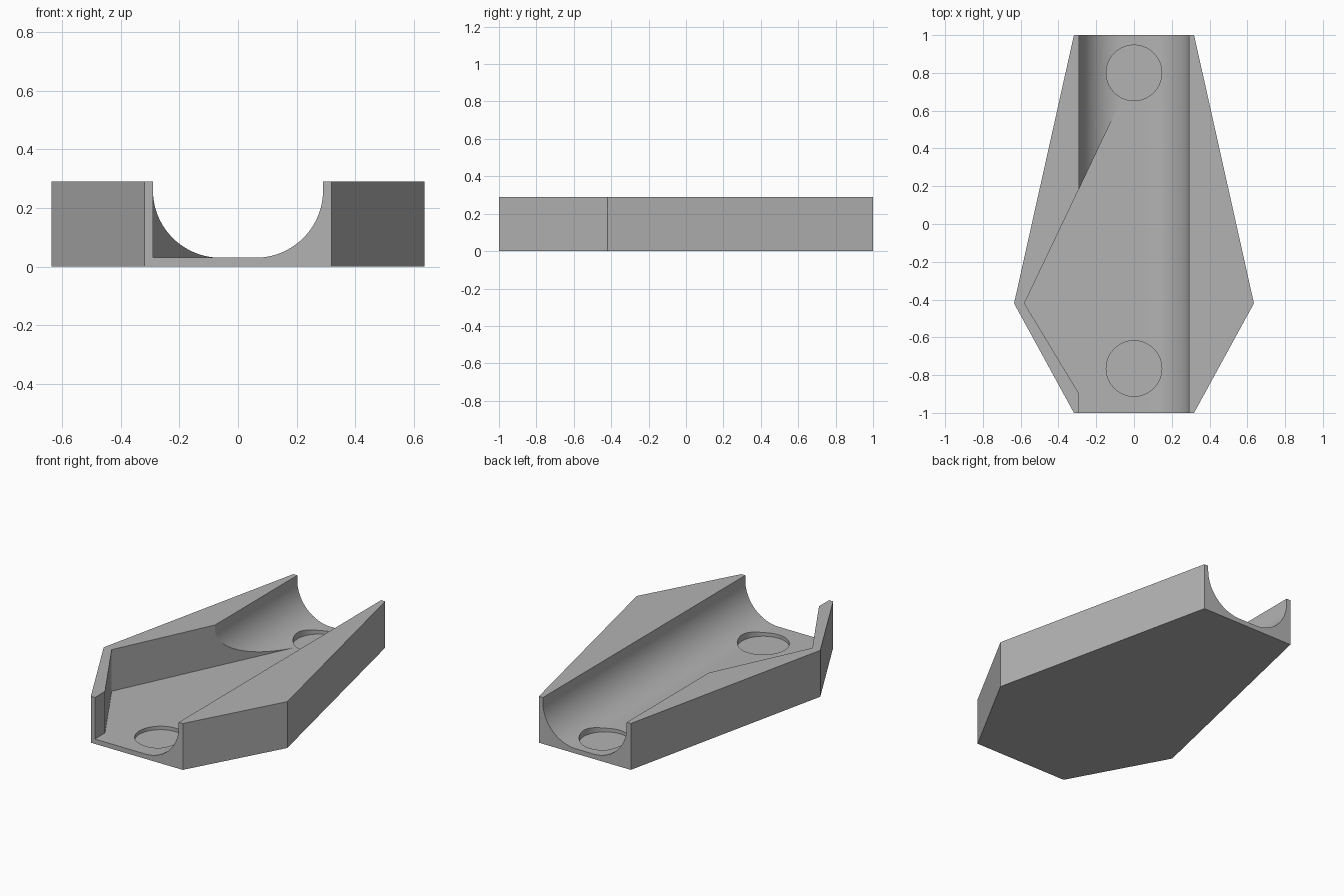
import bpy, bmesh, math
from mathutils import Vector

if "Cube" in bpy.data.objects:
    bpy.data.objects.remove(bpy.data.objects["Cube"])

TOP, FLOOR, HOLE_FLOOR = 0.29, 0.03, 0.008

grey = bpy.data.materials.new("mid grey")
grey.diffuse_color = (0.45, 0.45, 0.45, 1)
grey.use_nodes = True
grey.node_tree.nodes["Principled BSDF"].inputs["Base Color"].default_value = grey.diffuse_color


def prism(name, outline, offset):
    """Extrude a closed outline of 3D points along an offset."""
    bm = bmesh.new()
    face = bm.faces.new([bm.verts.new(p) for p in outline])
    ext = bmesh.ops.extrude_face_region(bm, geom=[face])
    moved = [g for g in ext["geom"] if isinstance(g, bmesh.types.BMVert)]
    bmesh.ops.translate(bm, verts=moved, vec=Vector(offset))
    bmesh.ops.recalc_face_normals(bm, faces=bm.faces)
    mesh = bpy.data.meshes.new(name)
    bm.to_mesh(mesh)
    bm.free()
    obj = bpy.data.objects.new(name, mesh)
    obj.data.materials.append(grey)
    bpy.context.collection.objects.link(obj)
    return obj


def cut(body, cutter):
    """Subtract a cutter from the body and discard it."""
    mod = body.modifiers.new("cut", 'BOOLEAN')
    mod.operation, mod.solver, mod.object = 'DIFFERENCE', 'EXACT', cutter
    bpy.context.view_layer.objects.active = body
    bpy.ops.object.modifier_apply(modifier=mod.name)
    bpy.data.objects.remove(cutter)


# Six-sided block
half = [(0.318, -1), (0.635, -0.42), (0.318, 1)]
outline = half + [(-x, y) for x, y in reversed(half)]
body = prism("tray_body", [(x, y, 0) for x, y in outline], (0, 0, TOP))

# Lengthwise channel with rounded lower corners
cx, r, n = 0.06, 0.23, 28
arc = [(cx + r * math.cos(a), FLOOR + r - r * math.sin(a))
       for a in (math.pi / 2 * i / n for i in range(n + 1))]
side = [(cx + r, 0.5)] + arc
profile = side + [(-x, z) for x, z in reversed(side)]
cut(body, prism("channel_cutter", [(x, -1.1, z) for x, z in profile], (0, 2.2, 0)))

# Angled side pocket, square at the floor
pocket = [(0, -1.1), (-0.29, -1.1), (-0.29, -0.9), (-0.58, -0.42), (-0.06, 0.67), (0, 0.67)]
cut(body, prism("pocket_cutter", [(x, y, FLOOR) for x, y in pocket], (0, 0, 0.5)))

# Round recesses in the floor
for y in (0.8, -0.765):
    ring = [(0.147 * math.cos(math.tau * i / 64), y + 0.147 * math.sin(math.tau * i / 64), HOLE_FLOOR)
            for i in range(64)]
    cut(body, prism("recess_cutter", ring, (0, 0, 0.5)))

# Smooth the rounded surfaces, keep the corners sharp
bpy.ops.object.select_all(action='DESELECT')
body.select_set(True)
bpy.context.view_layer.objects.active = body
bpy.ops.object.shade_smooth_by_angle(angle=math.radians(25))
